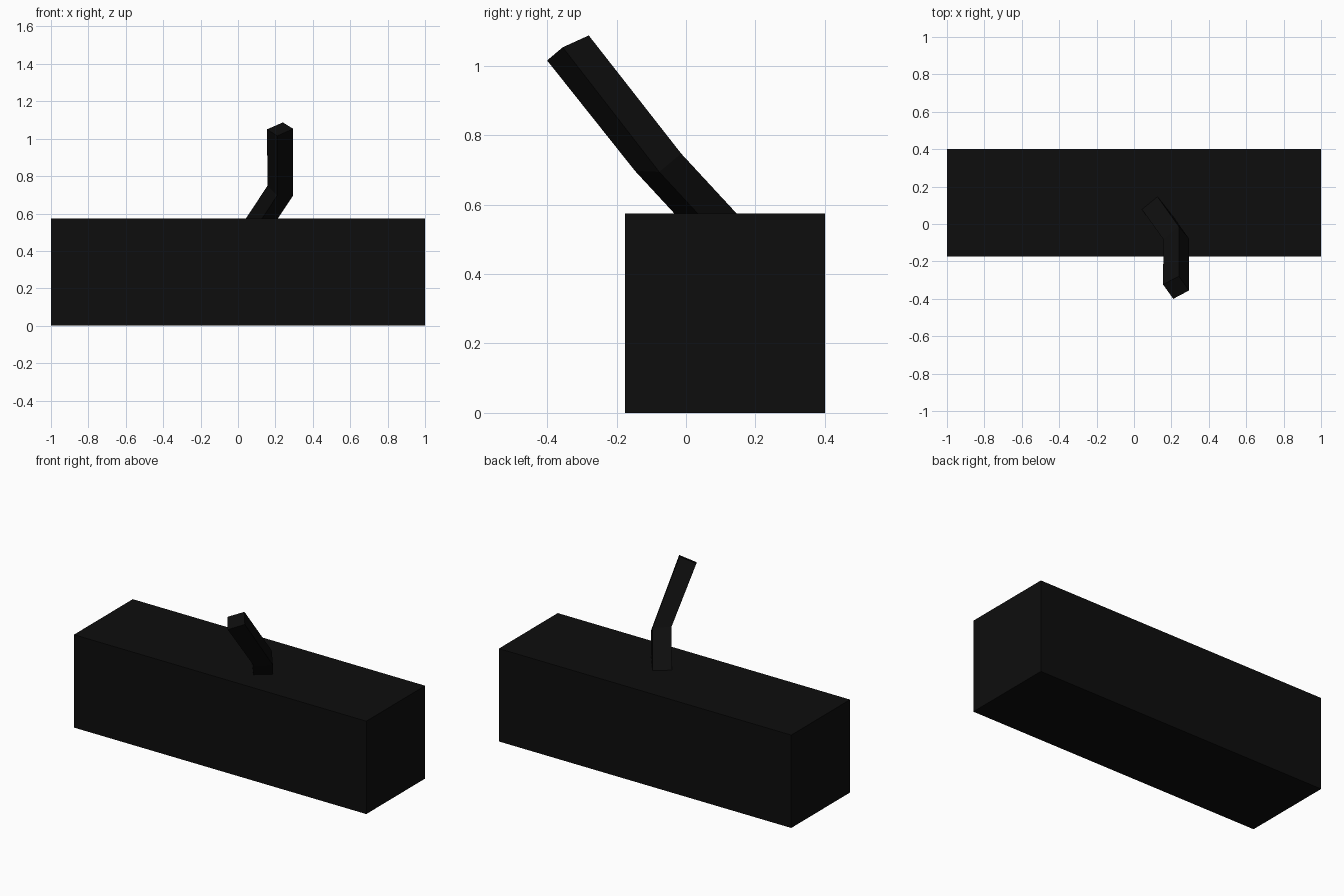
import bpy, bmesh
from mathutils import Vector

if "Cube" in bpy.data.objects:
    bpy.data.objects.remove(bpy.data.objects["Cube"])

mat = bpy.data.materials.new("near_black")
mat.diffuse_color = (0.004, 0.004, 0.004, 1)
mat.use_nodes = True
mat.node_tree.nodes["Principled BSDF"].inputs["Base Color"].default_value = mat.diffuse_color


def finish(name, bm):
    bmesh.ops.recalc_face_normals(bm, faces=bm.faces)
    me = bpy.data.meshes.new(name)
    bm.to_mesh(me)
    bm.free()
    me.materials.append(mat)
    ob = bpy.data.objects.new(name, me)
    bpy.context.collection.objects.link(ob)


# Long block body
bm = bmesh.new()
bmesh.ops.create_cube(bm, size=1)
for v in bm.verts:
    v.co = (v.co.x * 2, v.co.y * 0.575 + 0.1125, (v.co.z + 0.5) * 0.574)
finish("block_body", bm)

# Bent square lever: tip ring, mitred bend ring, buried foot ring
tip = [Vector(p) for p in ((0.24, -0.28, 1.087), (0.295, -0.355, 1.053),
                           (0.21, -0.40, 1.015), (0.155, -0.323, 1.05))]
bend = [Vector(p) for p in ((0.24, -0.014, 0.747), (0.293, -0.077, 0.694),
                            (0.21, -0.147, 0.697), (0.158, -0.084, 0.749))]
drop = Vector((-0.66, 0.925, -1)) * 0.22
foot = [p + drop for p in bend]
bm = bmesh.new()
rings = [[bm.verts.new(p) for p in ring] for ring in (tip, bend, foot)]
for a, b in zip(rings, rings[1:]):
    for i in range(4):
        j = (i + 1) % 4
        bm.faces.new((a[i], a[j], b[j], b[i]))
bm.faces.new(rings[0])
bm.faces.new(rings[-1][::-1])
finish("bent_lever", bm)
